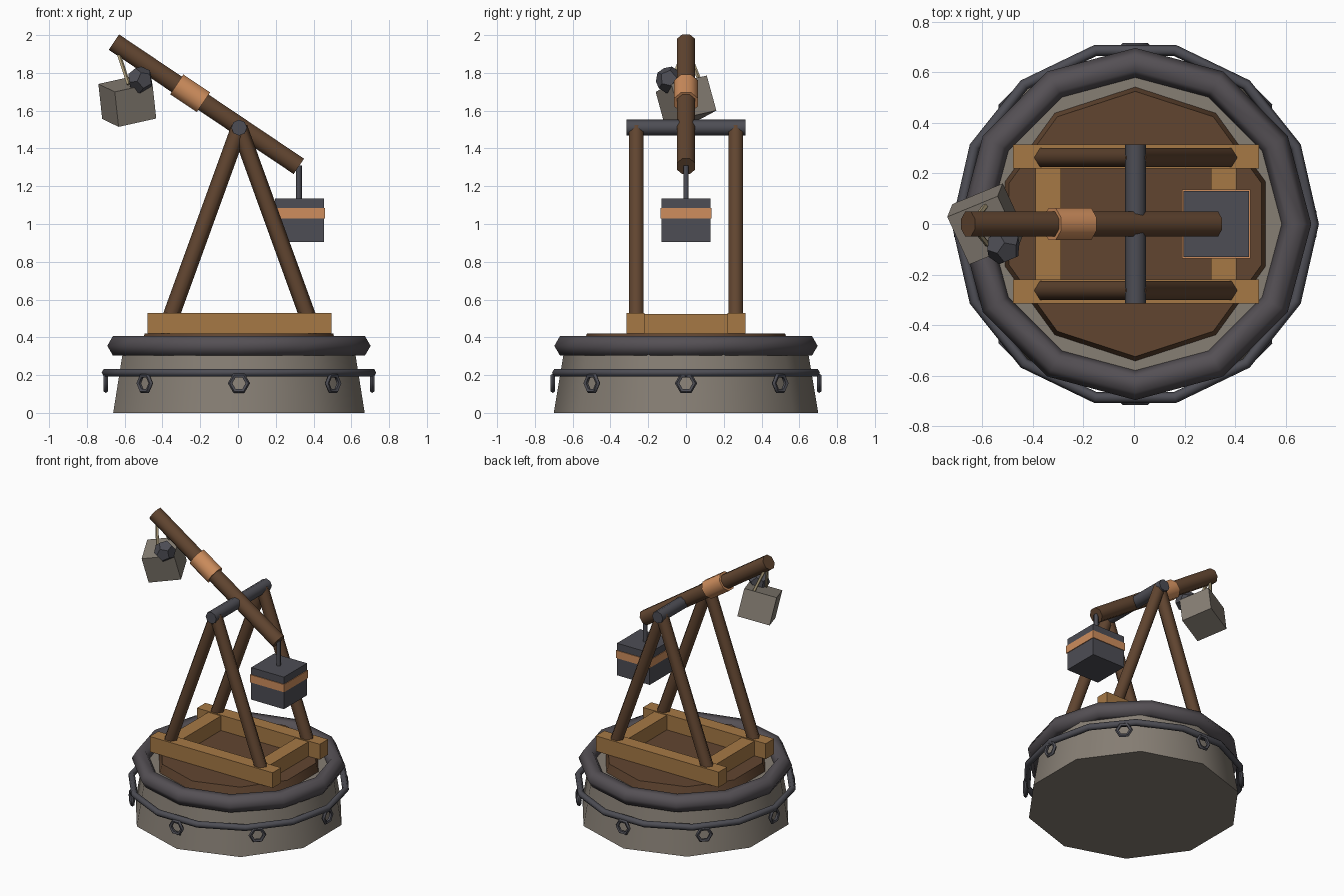
import bpy, bmesh
from math import pi, cos, sin, radians
from mathutils import Vector as V, Matrix as M

if "Cube" in bpy.data.objects:
    bpy.data.objects.remove(bpy.data.objects["Cube"])

CX = 0.005


def mat(name, *c):
    m = bpy.data.materials.new(name)
    m.diffuse_color = (*c, 1)
    m.use_nodes = True
    m.node_tree.nodes["Principled BSDF"].inputs["Base Color"].default_value = m.diffuse_color
    return m


STONE = mat("stone", 0.24, 0.21, 0.175)
IRON = mat("iron", 0.075, 0.075, 0.09)
RIM = mat("rim_metal", 0.09, 0.08, 0.09)
DARK = mat("dark_wood", 0.12, 0.06, 0.03)
TAN = mat("tan_wood", 0.38, 0.19, 0.06)
COPPER = mat("copper", 0.62, 0.27, 0.11)
ROPE = mat("rope", 0.42, 0.34, 0.2)


def finish(name, bm, m, smooth=None):
    bmesh.ops.recalc_face_normals(bm, faces=bm.faces)
    me = bpy.data.meshes.new(name)
    bm.to_mesh(me)
    bm.free()
    me.materials.append(m)
    ob = bpy.data.objects.new(name, me)
    bpy.context.collection.objects.link(ob)
    if smooth:
        bpy.ops.object.select_all(action='DESELECT')
        ob.select_set(True)
        bpy.context.view_layer.objects.active = ob
        bpy.ops.object.shade_smooth_by_angle(angle=radians(smooth))
    return ob


def box(name, center, size, m, frame=None):
    bm = bmesh.new()
    mx = frame or M.Diagonal((*size, 1))
    bmesh.ops.create_cube(bm, size=1, matrix=M.Translation(center) @ mx)
    return finish(name, bm, m)


def rod(name, p, q, r, n, m, r2=None, twist=0, smooth=50):
    # local x lies along world y where possible
    p, q = V(p), V(q)
    z = (q - p).normalized()
    x = V((0, 1, 0))
    if abs(z.dot(x)) > 0.9:
        x = V((1, 0, 0))
    x = (x - z * x.dot(z)).normalized()
    rot = M((x, z.cross(x), z)).transposed().to_4x4()
    bm = bmesh.new()
    bmesh.ops.create_cone(bm, cap_ends=True, segments=n, radius1=r, radius2=r if r2 is None else r2,
                          depth=(q - p).length,
                          matrix=M.Translation((p + q) / 2) @ rot @ M.Rotation(twist, 4, 'Z'))
    return finish(name, bm, m, smooth)


def drum(name, z0, z1, r, r2, m):
    bm = bmesh.new()
    bmesh.ops.create_cone(bm, cap_ends=True, segments=10, radius1=r, radius2=r2, depth=z1 - z0,
                          matrix=M.Translation((CX, 0, (z0 + z1) / 2)))
    return finish(name, bm, m, 40)


def torus(name, R, r, n, k, mx, m):
    bm = bmesh.new()
    g = [[bm.verts.new(mx @ V(((R + r * cos(b)) * cos(a), (R + r * cos(b)) * sin(a), r * sin(b))))
          for b in [2 * pi * j / k for j in range(k)]] for a in [2 * pi * i / n for i in range(n)]]
    for i in range(n):
        for j in range(k):
            h, l = (i + 1) % n, (j + 1) % k
            bm.faces.new((g[i][j], g[h][j], g[h][l], g[i][l]))
    return finish(name, bm, m, 62)


# round base, rim and turntable
drum("stone_base", 0, 0.36, 0.70, 0.64, STONE)
torus("base_rim", 0.637, 0.06, 12, 6, M.Translation((CX, 0, 0.355)), RIM)
drum("turntable", 0.34, 0.42, 0.548, 0.525, DARK)

# iron hoop with hanging links
torus("base_hoop", 0.705, 0.022, 14, 6, M.Translation((CX, 0, 0.213)), IRON)
for i in range(8):
    mx = (M.Translation((CX, 0, 0.157)) @ M.Rotation(i * pi / 4, 4, 'Z')
          @ M.Translation((0, -0.705, 0)) @ M.Rotation(pi / 2, 4, 'X'))
    torus(f"hoop_link_{i}", 0.046, 0.013, 6, 5, mx, IRON)

# timber frame
for s in (-1, 1):
    box(f"long_beam_{s}", (0.008, s * 0.267, 0.475), (0.975, 0.096, 0.11), TAN)
    box(f"cross_beam_{s}", (0.008 + s * 0.347, 0, 0.472), (0.1, 0.438, 0.104), TAN)

# A-frame legs and axle
for s in (-1, 1):
    for d in (-1, 1):
        rod(f"leg_{s}_{d}", (0.007 + d * 0.377, s * 0.263, 0.47), (0.007, s * 0.263, 1.51), 0.044, 6, DARK, smooth=62)
rod("axle", (0.006, -0.315, 1.51), (0.006, 0.315, 1.51), 0.042, 8, IRON)

# throwing arm with copper sleeve
A, B = V((-0.657, 0, 1.963)), V((0.322, 0, 1.305))
rod("throwing_arm", A, B, 0.053, 8, DARK, twist=pi / 8)
u, c = (B - A).normalized(), A.lerp(B, 0.412)
rod("arm_sleeve", c - u * 0.085, c + u * 0.085, 0.068, 8, COPPER, twist=pi / 8)

# counterweight
rod("weight_rod", (0.322, 0, 1.12), (0.322, 0, 1.31), 0.016, 6, IRON, smooth=62)
box("counterweight", (0.326, 0, 1.02), (0.26, 0.262, 0.23), IRON)
box("weight_band", (0.326, 0, 1.057), (0.27, 0.272, 0.055), COPPER)

# tilted stone block on ropes
a = V((0.9, 0.37, 0.2)).normalized()
z = V((-0.1, -0.26, 0.96))
z = (z - a * z.dot(a)).normalized()
y = z.cross(a)
frame = M((a * 0.22, y * 0.212, z * 0.193)).transposed().to_4x4()
box("stone_block", (-0.586, 0, 1.65), None, STONE, frame)
for s in (-1, 1):
    rod(f"sling_rope_{s}", (-0.645, 0, 1.94), (-0.58, s * 0.08, 1.74), 0.011, 5, ROPE, smooth=None)

# small dodecahedral rock: dual of an icosahedron
ico = bmesh.new()
bmesh.ops.create_icosphere(ico, subdivisions=1, radius=1)
bm = bmesh.new()
rot = M.Rotation(0.4, 3, 'X') @ M.Rotation(0.3, 3, 'Y')
for f in ico.faces:
    bm.verts.new(V((-0.517, -0.09, 1.763)) + rot @ f.calc_center_median().normalized() * 0.072)
ico.free()
bmesh.ops.convex_hull(bm, input=bm.verts)
bmesh.ops.dissolve_limit(bm, angle_limit=0.1, verts=bm.verts, edges=bm.edges)
finish("small_rock", bm, IRON)
